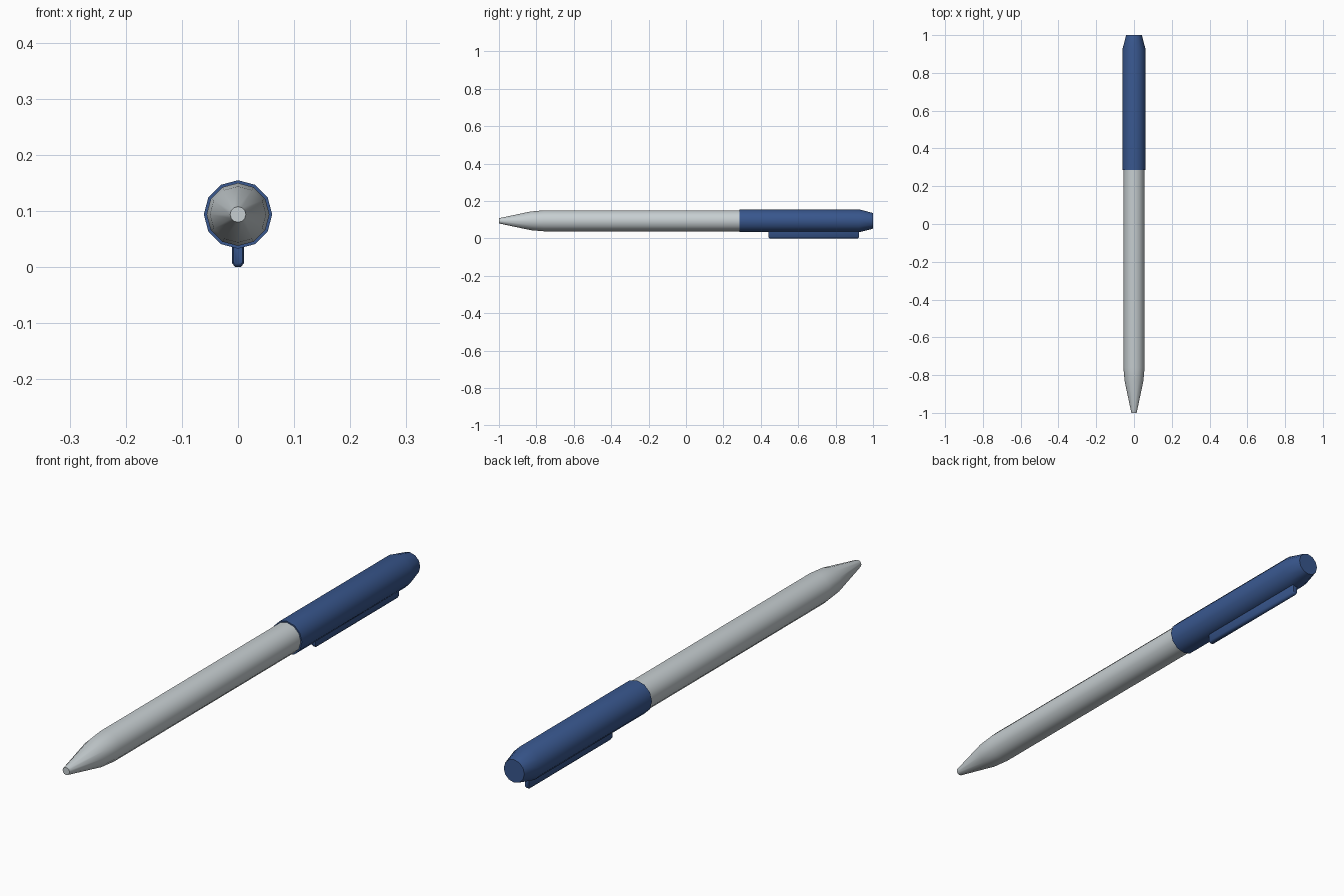
import bpy, bmesh, math
from mathutils import Vector

cube = bpy.data.objects.get("Cube")
if cube:
    bpy.data.objects.remove(cube, do_unlink=True)

AXIS_Z = 0.094
SIDES = 12


def material(name, color):
    mat = bpy.data.materials.new(name)
    mat.use_nodes = True
    mat.diffuse_color = (*color, 1)
    bsdf = next(n for n in mat.node_tree.nodes if n.type == 'BSDF_PRINCIPLED')
    bsdf.inputs["Base Color"].default_value = (*color, 1)
    return mat


def loft(name, rings, mat, angle):
    """Skin a list of equal-length point rings and close both ends."""
    bm = bmesh.new()
    loops = [[bm.verts.new(p) for p in ring] for ring in rings]
    for a, b in zip(loops, loops[1:]):
        for i in range(len(a)):
            j = (i + 1) % len(a)
            bm.faces.new((a[i], a[j], b[j], b[i]))
    bm.faces.new(loops[0])
    bm.faces.new(loops[-1])
    bmesh.ops.recalc_face_normals(bm, faces=bm.faces)
    mesh = bpy.data.meshes.new(name)
    bm.to_mesh(mesh)
    bm.free()
    mesh.materials.append(mat)
    obj = bpy.data.objects.new(name, mesh)
    bpy.context.collection.objects.link(obj)
    bpy.ops.object.select_all(action='DESELECT')
    obj.select_set(True)
    bpy.context.view_layer.objects.active = obj
    bpy.ops.object.shade_smooth_by_angle(angle=math.radians(angle))
    return obj


def ring(y, radius):
    """Circle of points around the long axis, with a vertex at the top."""
    turns = [math.tau * i / SIDES for i in range(SIDES)]
    return [Vector((radius * math.sin(t), y, AXIS_Z + radius * math.cos(t))) for t in turns]


grey = material("light grey plastic", (0.57, 0.62, 0.64))
blue = material("blue plastic", (0.04, 0.095, 0.27))

# Barrel with tapered writing tip, running a little way into the cap
barrel = [(-1.0, 0.014), (-0.83, 0.05), (-0.76, 0.056), (0.32, 0.056)]
loft("barrel", [ring(y, r) for y, r in barrel], grey, 40)

# Cap with tapered rear end
cap = [(0.285, 0.061), (0.925, 0.061), (1.0, 0.042)]
loft("cap", [ring(y, r) for y, r in cap], blue, 40)

# Clip under the cap: a thin bar with chamfered lower edges and ends
half = [(0.011, 0.05), (0.011, 0.008), (0.005, 0.0)]
section = half + [(-x, z) for x, z in reversed(half)]


def clip_ring(y, inset):
    return [Vector((x * (1 - inset * 40), y, max(z, inset))) for x, z in section]


clip = [(0.44, 0.006), (0.446, 0), (0.919, 0), (0.925, 0.006)]
loft("clip", [clip_ring(y, inset) for y, inset in clip], blue, 50)
